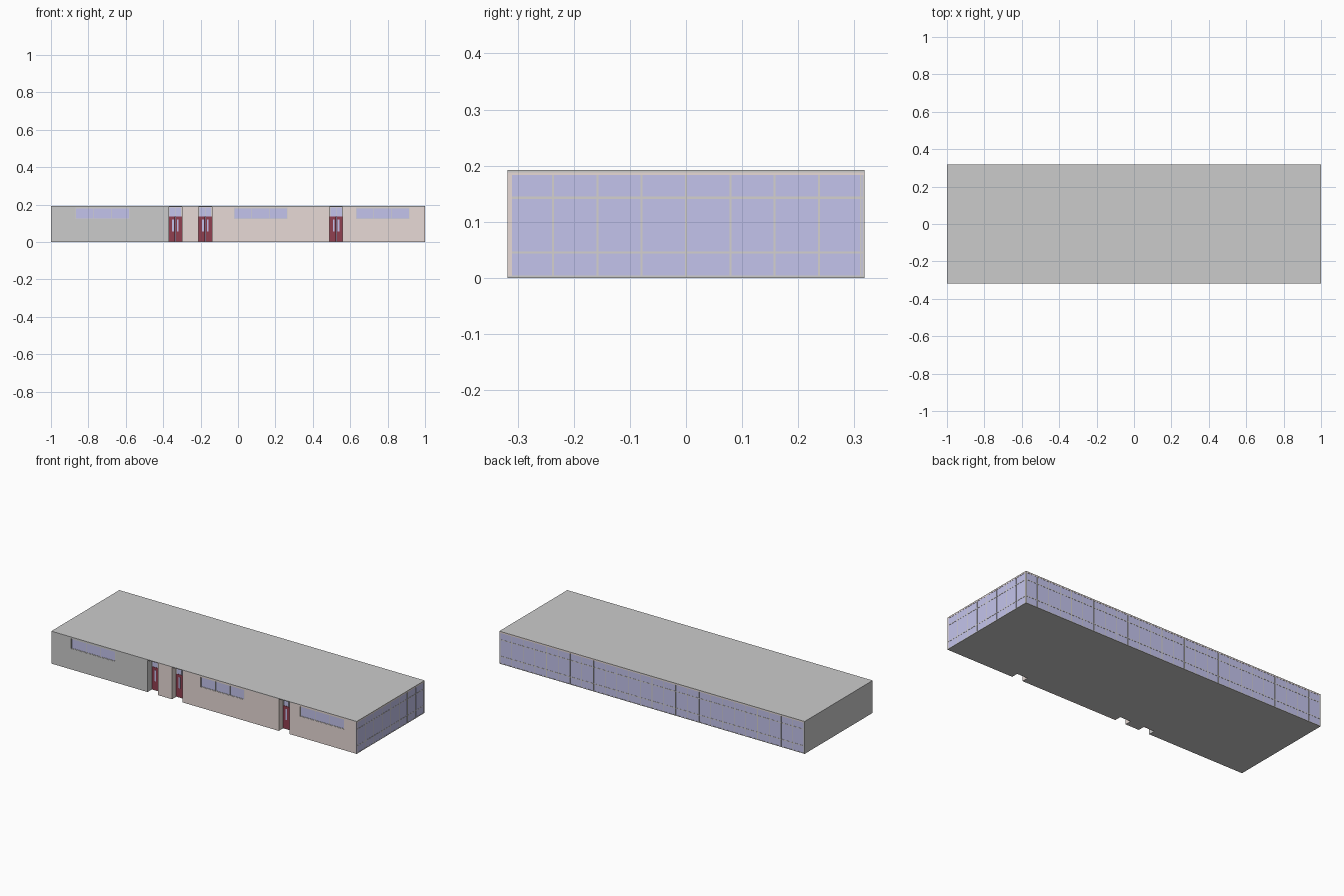
import bpy, bmesh

if "Cube" in bpy.data.objects:
    bpy.data.objects.remove(bpy.data.objects["Cube"])

W, D, H = 1.0, 0.318, 0.192      # half width, half depth, height
T = 0.008                        # wall thickness
TOP = H - 0.001                  # walls end under the roof skin
RECESS = 0.04
SILL, HEAD = 0.123, 0.183
DOORS = [-0.37, -0.21, 0.49]     # left edges of the door recesses
DOOR_W = 0.07
BACK = -D + RECESS


def material(name, rgb):
    m = bpy.data.materials.new(name)
    m.diffuse_color = (*rgb, 1)
    m.use_nodes = True
    m.node_tree.nodes["Principled BSDF"].inputs["Base Color"].default_value = m.diffuse_color
    return m


BRICK = material("pale_brick", (0.80, 0.70, 0.67))
GLASS = material("blue_glass", (0.55, 0.55, 0.84))
MAROON = material("maroon", (0.28, 0.05, 0.08))
FRAME = material("frame_metal", (0.66, 0.64, 0.62))


def boxes(name, items, mat=None):
    """One object from a list of (x0, x1, y0, y1, z0, z1) boxes."""
    bm = bmesh.new()
    for x0, x1, y0, y1, z0, z1 in items:
        for v in bmesh.ops.create_cube(bm, size=1)["verts"]:
            v.co.x = x1 if v.co.x > 0 else x0
            v.co.y = y1 if v.co.y > 0 else y0
            v.co.z = z1 if v.co.z > 0 else z0
    me = bpy.data.meshes.new(name)
    bm.to_mesh(me)
    bm.free()
    ob = bpy.data.objects.new(name, me)
    bpy.context.collection.objects.link(ob)
    if mat:
        me.materials.append(mat)
    return ob


def front_wall(name, x0, x1, mat=None, win=None):
    """Front wall piece, with an optional three-pane high window."""
    y0, y1 = -D, -D + T
    if not win:
        boxes(name, [(x0, x1, y0, y1, 0, TOP)], mat)
        return
    a, b = win
    boxes(name, [(x0, a, y0, y1, 0, TOP), (b, x1, y0, y1, 0, TOP),
                 (a, b, y0, y1, 0, SILL), (a, b, y0, y1, HEAD, TOP)], mat)
    boxes(name + "_window_glass", [(a, b, y0 + 0.003, y0 + 0.005, SILL, HEAD)], GLASS)
    f = 0.003
    bars = [(a, b, y0 + 0.001, y0 + 0.006, z, z + f) for z in (SILL, HEAD - f)]
    for i in range(4):
        x = a + (b - a - f) * i / 3
        bars.append((x, x + f, y0 + 0.001, y0 + 0.006, SILL, HEAD))
    boxes(name + "_window_frame", bars, FRAME)


def curtain_wall(name, axis, lo, hi, face, panels):
    """Glazed wall with its outer face at the given coordinate."""
    def place(u0, u1, inset, depth, z0, z1):
        n0, n1 = face - depth, face - inset
        return (u0, u1, n0, n1, z0, z1) if axis == "x" else (n0, n1, u0, u1, z0, z1)
    boxes(name + "_glass", [place(lo, hi, 0.001, 0.005, 0.002, HEAD)], GLASS)
    boxes(name + "_fascia", [place(lo, hi, 0, T, HEAD, TOP)], BRICK)
    bars = [place(lo, hi, 0, T, z, z + 0.004) for z in (0, 0.043, 0.141)]
    m = 0.0035
    for i in range(panels + 1):
        u = lo + (hi - lo - m) * i / panels
        bars.append(place(u, u + m, 0, T, 0, HEAD))
    boxes(name + "_mullions", bars, FRAME)


# Roof skin and floor slab, the floor notched at the recesses
boxes("roof", [(-W, W, -D, D, TOP - 0.003, H)])
floor = [(-W, W, BACK, D, 0, 0.003)]
edges = [-W] + [e for d in DOORS for e in (d, d + DOOR_W)] + [W]
floor += [(edges[i], edges[i + 1], -D, BACK, 0, 0.003) for i in range(0, len(edges), 2)]
boxes("floor", floor)

# Solid left end and the front walls
boxes("left_wall", [(-W, -W + T, -D, D, 0, TOP)])
front_wall("front_wall_left", edges[0], edges[1], None, (-0.87, -0.58))
front_wall("front_wall_pier", edges[2], edges[3], BRICK)
front_wall("front_wall_middle", edges[4], edges[5], BRICK, (-0.022, 0.265))
front_wall("front_wall_right", edges[6], edges[7], BRICK, (0.63, 0.918))

# Glazed right side and back
curtain_wall("right_curtain_wall", "y", -D, D, W, 8)
curtain_wall("back_curtain_wall", "x", -W, W, D, 26)

# Recessed entrances: side returns, header, double door, transom
for n, x0 in enumerate(DOORS, 1):
    x1, c = x0 + DOOR_W, x0 + DOOR_W / 2
    tag = f"entrance_{n}_"
    boxes(tag + "left_return", [(x0 - T, x0, -D, BACK + T, 0, TOP)], None if n == 1 else BRICK)
    boxes(tag + "right_return", [(x1, x1 + T, -D, BACK + T, 0, TOP)], BRICK)
    boxes(tag + "header", [(x0, x1, BACK, BACK + T, HEAD, TOP)], BRICK)
    boxes(tag + "transom_glass", [(x0, x1, BACK + 0.002, BACK + 0.005, 0.136, HEAD)], GLASS)
    boxes(tag + "frame", [(x0, x0 + 0.004, BACK, BACK + T, 0.136, HEAD),
                          (x1 - 0.004, x1, BACK, BACK + T, 0.136, HEAD),
                          (c - 0.001, c + 0.001, BACK, BACK + T, 0.136, HEAD)], FRAME)
    boxes(tag + "door_leaves", [(x0, c - 0.0005, BACK, BACK + T, 0, 0.136),
                                (c + 0.0005, x1, BACK, BACK + T, 0, 0.136)], MAROON)
    boxes(tag + "door_lights", [(c + s * 0.013 - 0.005, c + s * 0.013 + 0.005,
                                 BACK - 0.001, BACK + T + 0.001, 0.055, 0.12)
                                for s in (-1, 1)], GLASS)

# Interior partitions
boxes("partition_left", [(-0.30, -0.30 + T, BACK, D - T, 0.003, TOP - 0.003)], BRICK)
boxes("partition_right", [(0.46, 0.46 + T, -0.24, D - T, 0.003, TOP - 0.003),
                          (0.34, 0.46, -0.24, -0.24 + T, 0.003, TOP - 0.003),
                          (0.34, 0.34 + T, -D + T, -0.24, 0.003, TOP - 0.003)], BRICK)
